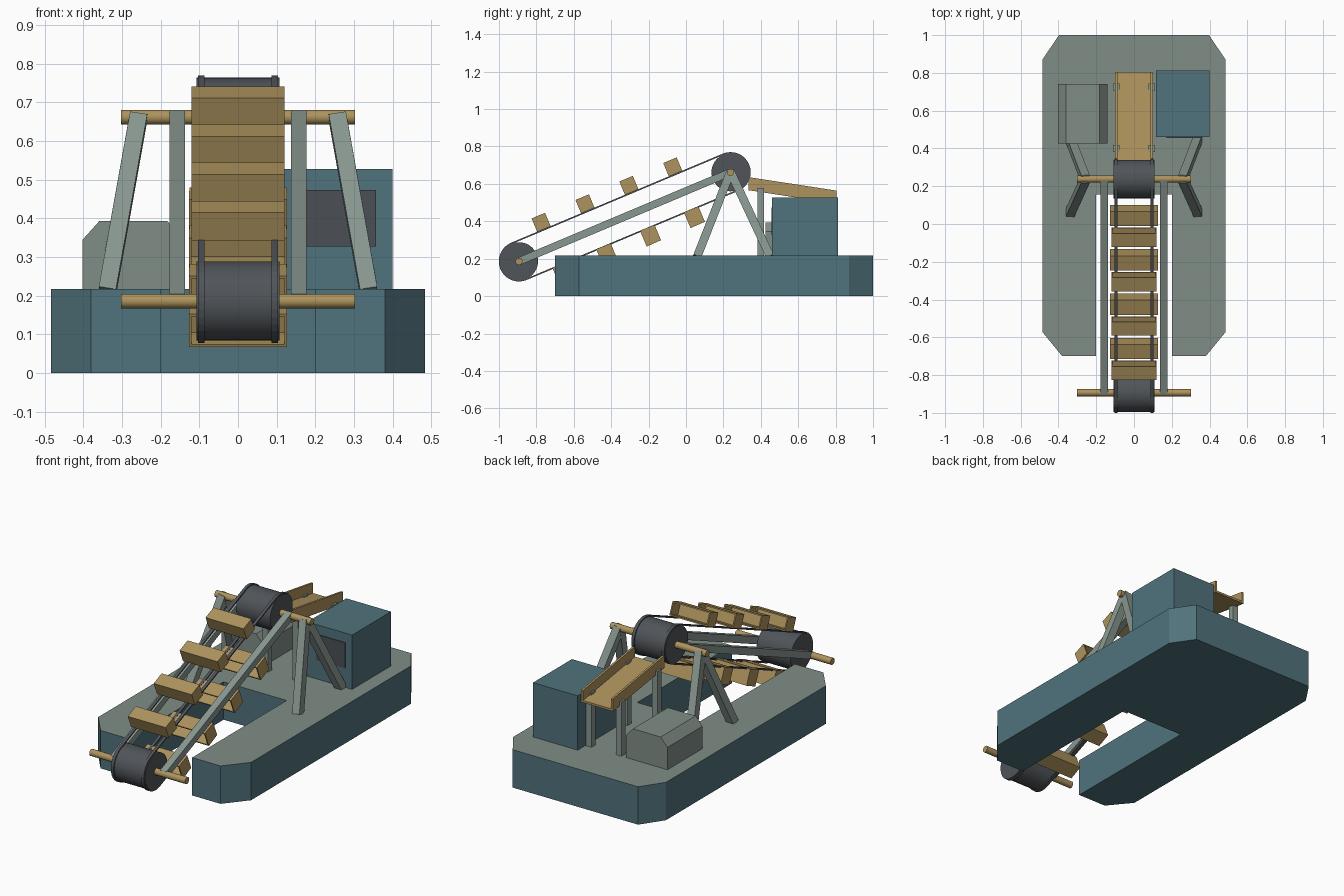
import bpy, bmesh
from math import sin, cos, pi, atan2
from mathutils import Vector, Matrix

if "Cube" in bpy.data.objects:
    bpy.data.objects.remove(bpy.data.objects["Cube"])


def material(name, rgb):
    m = bpy.data.materials.new(name)
    m.diffuse_color = (*rgb, 1)
    m.use_nodes = True
    m.node_tree.nodes["Principled BSDF"].inputs["Base Color"].default_value = m.diffuse_color
    return m


TEAL = material("teal_paint", (0.08, 0.17, 0.20))
DECK = material("deck_grey", (0.22, 0.27, 0.24))
STEEL = material("pale_steel", (0.25, 0.31, 0.28))
OCHRE = material("ochre", (0.42, 0.29, 0.11))
DARK = material("dark_iron", (0.08, 0.09, 0.10))
GLASS = material("dark_glass", (0.07, 0.08, 0.09))


def finish(bm, name, *mats):
    bmesh.ops.recalc_face_normals(bm, faces=bm.faces)
    me = bpy.data.meshes.new(name)
    bm.to_mesh(me)
    bm.free()
    for m in mats:
        me.materials.append(m)
    ob = bpy.data.objects.new(name, me)
    bpy.context.collection.objects.link(ob)
    return ob


def box(name, lo, hi, mat):
    lo, hi = Vector(lo), Vector(hi)
    bm = bmesh.new()
    bmesh.ops.create_cube(bm, size=1, matrix=Matrix.Translation((lo + hi) / 2)
                          @ Matrix.Diagonal((*(hi - lo), 1)))
    return finish(bm, name, mat)


def prism(name, base, offset, *mats):
    """Extrude a flat polygon by an offset; the far cap takes the last material."""
    bm = bmesh.new()
    f = bm.faces.new([bm.verts.new(p) for p in base])
    ext = bmesh.ops.extrude_face_region(bm, geom=[f], use_keep_orig=True)["geom"]
    for g in ext:
        if isinstance(g, bmesh.types.BMVert):
            g.co += Vector(offset)
        elif isinstance(g, bmesh.types.BMFace):
            g.material_index = len(mats) - 1
    return finish(bm, name, *mats)


def beam(name, a, b, w, mat):
    """Square bar between two points, its sides square to the x axis."""
    a, b = Vector(a), Vector(b)
    d = (b - a).normalized()
    n = d.cross(Vector((1, 0, 0))).normalized()
    s = n.cross(d)
    h = w / 2
    return prism(name, [a + s * i * h + n * j * h for i, j in
                        ((-1, -1), (1, -1), (1, 1), (-1, 1))], b - a, mat)


def roller(name, y, z, r, half, mat):
    bm = bmesh.new()
    bmesh.ops.create_cone(bm, cap_ends=True, segments=32, radius1=r, radius2=r, depth=2 * half,
                          matrix=Matrix.Translation((0, y, z)) @ Matrix.Rotation(pi / 2, 4, 'Y'))
    ob = finish(bm, name, mat)
    bpy.context.view_layer.objects.active = ob
    ob.select_set(True)
    bpy.ops.object.shade_smooth_by_angle(angle=0.6)
    ob.select_set(False)


TOP = 0.217                     # deck height
LOW, HIGH = Vector((0, -0.893, 0.186)), Vector((0, 0.238, 0.662))   # axle centres
TILT = atan2(HIGH.z - LOW.z, HIGH.y - LOW.y)
SPAN = (HIGH - LOW).length

# Slotted pontoon hull with clipped corners
half = [(0.2, 0.155), (0.2, -0.7), (0.38, -0.7), (0.484, -0.573), (0.484, 0.872), (0.397, 1.0)]
plan = half + [(-x, y) for x, y in reversed(half)]
prism("hull", [(x, y, 0) for x, y in plan], (0, 0, TOP), TEAL, DECK)

# Drums and axles
for label, c in (("lower", LOW), ("upper", HIGH)):
    roller(label + "_drum", c.y, c.z, 0.102, 0.108, DARK)
    roller(label + "_axle", c.y, c.z, 0.019, 0.303, OCHRE)


# Two chain bands looping round both drums
def loop(r):
    pts = []
    for c, start in ((HIGH, TILT + pi / 2), (LOW, TILT - pi / 2)):
        for i in range(17):
            t = start - pi * i / 16
            pts.append((c.y + r * cos(t), c.z + r * sin(t)))
    return pts


for side, s in (("left", -1), ("right", 1)):
    bm = bmesh.new()
    rings = [[bm.verts.new((s * x, y, z)) for y, z in loop(r)]
             for x, r in ((0.087, 0.1), (0.087, 0.108), (0.104, 0.108), (0.104, 0.1))]
    for k in range(4):
        p, q = rings[k], rings[(k + 1) % 4]
        for i in range(len(p)):
            j = (i + 1) % len(p)
            bm.faces.new((p[i], p[j], q[j], q[i]))
    finish(bm, side + "_chain", DARK)

# Open buckets, four climbing and four returning upside down
for run, flip in (("climbing", 0), ("returning", pi)):
    for i in range(4):
        bm = bmesh.new()
        bmesh.ops.create_cube(bm, size=1)
        mouth = [f for f in bm.faces if f.normal.y > 0.9]
        bmesh.ops.delete(bm, geom=mouth, context='FACES_ONLY')
        place = (Matrix.Translation(LOW) @ Matrix.Rotation(TILT, 4, 'X')
                 @ Matrix.Translation((0, 0.19 + 0.2545 * i, 0)) @ Matrix.Rotation(flip, 4, 'X')
                 @ Matrix.Translation((0, 0, 0.146)) @ Matrix.Diagonal((0.24, 0.078, 0.078, 1)))
        bm.transform(place)
        ob = finish(bm, f"{run}_bucket_{i + 1}", OCHRE)
        mod = ob.modifiers.new("walls", 'SOLIDIFY')
        mod.thickness, mod.offset = 0.01, -1

for side, s in (("left", -1), ("right", 1)):
    # Ladder beam between the axles
    x = Vector((s * 0.157, 0, 0))
    beam(side + "_ladder_beam", LOW + x, HIGH + x, 0.04, STEEL)
    # A-frame legs
    for end, y in (("front", 0.06), ("rear", 0.45)):
        beam(f"{side}_{end}_leg", (s * 0.338, y, TOP - 0.005), (s * 0.257, 0.238, 0.665),
             0.045, STEEL)
    # Chute posts
    for end, y, z in (("front", 0.4, 0.577), ("rear", 0.725, 0.528)):
        box(f"{side}_{end}_chute_post", (s * 0.095 - 0.017, y - 0.018, TOP),
            (s * 0.095 + 0.017, y + 0.018, z), STEEL)

# Discharge chute, a sloping U-shaped tray
w, t, h = 0.1, 0.012, 0.07
section = [(-w, 0), (w, 0), (w, h), (w - t, h), (w - t, t), (t - w, t), (t - w, h), (-w, h)]
prism("discharge_chute", [(x, 0.335, 0.566 + z) for x, z in section], (0, 0.47, -0.072), OCHRE)

# Cabin with front window
box("cabin", (0.117, 0.46, TOP), (0.4, 0.812, 0.528), TEAL)
box("cabin_window", (0.173, 0.456, 0.327), (0.357, 0.462, 0.474), GLASS)

# Engine housing with sloped shoulders
prism("engine_housing", [(x, 0.425, z) for x, z in
      ((-0.402, TOP), (-0.14, TOP), (-0.14, 0.345), (-0.183, 0.393),
       (-0.359, 0.393), (-0.402, 0.345))], (0, 0.317, 0), DECK)
